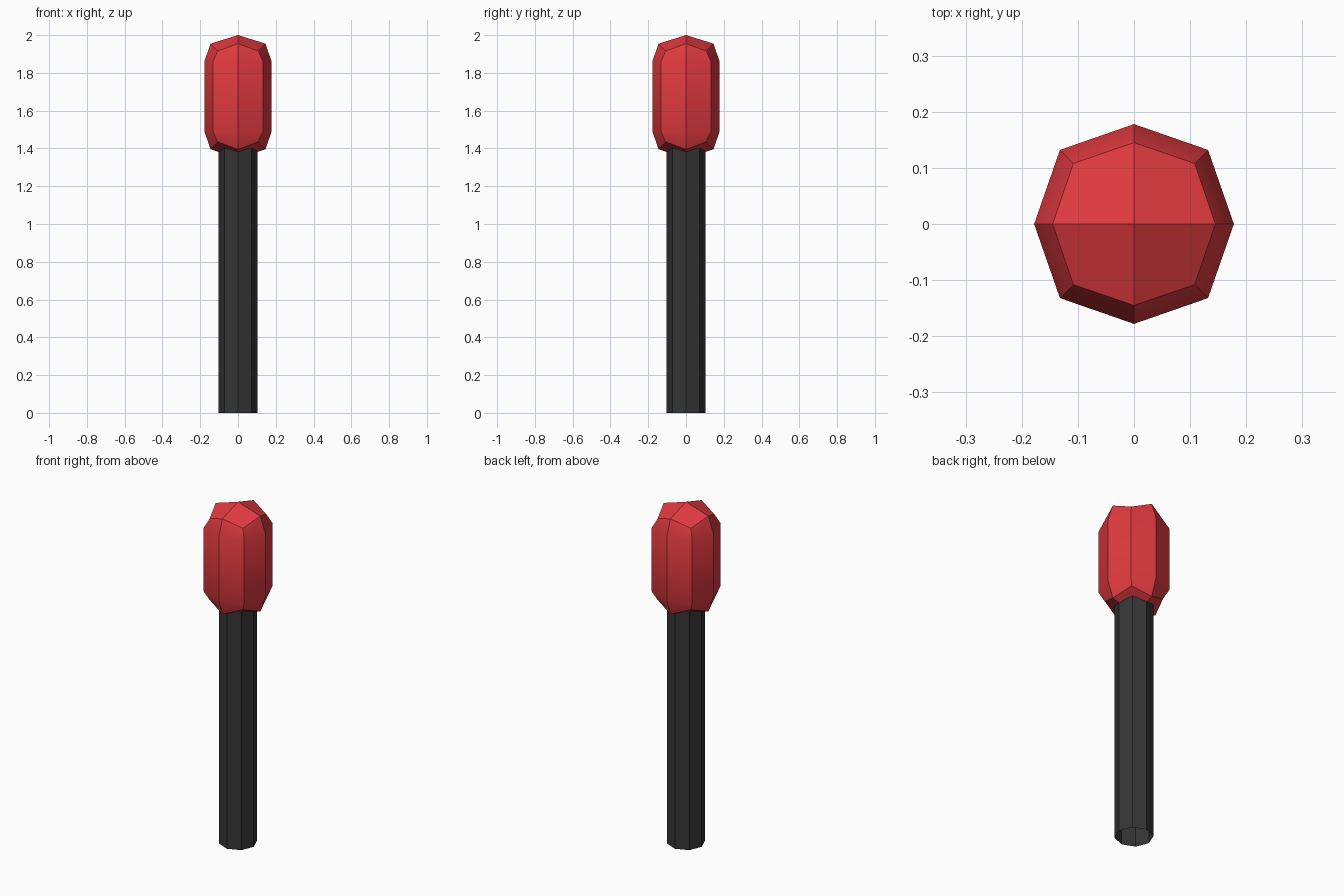
import bpy, bmesh, math

if "Cube" in bpy.data.objects:
    bpy.data.objects.remove(bpy.data.objects["Cube"])


def material(name, rgb):
    mat = bpy.data.materials.new(name)
    mat.diffuse_color = (*rgb, 1)
    mat.use_nodes = True
    mat.node_tree.nodes["Principled BSDF"].inputs["Base Color"].default_value = mat.diffuse_color
    return mat


def ring(bm, r_mid, z_mid, c_corner, z_corner):
    """Eight vertices: even ones on the axes, odd ones on the diagonals."""
    verts = []
    for i in range(8):
        a = i * math.pi / 4
        r, z = (c_corner * math.sqrt(2), z_corner) if i % 2 else (r_mid, z_mid)
        verts.append(bm.verts.new((r * math.cos(a), r * math.sin(a), z)))
    return verts


def bridge(bm, lower, upper):
    for i in range(8):
        j = (i + 1) % 8
        bm.faces.new((lower[i], lower[j], upper[j], upper[i]))


def finish(bm, name, mat):
    mesh = bpy.data.meshes.new(name)
    bm.to_mesh(mesh)
    bm.free()
    obj = bpy.data.objects.new(name, mesh)
    bpy.context.collection.objects.link(obj)
    mesh.materials.append(mat)
    bpy.ops.object.select_all(action='DESELECT')
    obj.select_set(True)
    bpy.context.view_layer.objects.active = obj
    bpy.ops.object.shade_smooth_by_angle(angle=math.radians(30))
    return obj


# Stem: open eight-sided tube
bm = bmesh.new()
c = 0.102 / math.sqrt(2)
bridge(bm, ring(bm, 0.102, 0, c, 0), ring(bm, 0.102, 1.4, c, 1.4))
finish(bm, "stem", material("charcoal", (0.036, 0.036, 0.036)))

# Head: rounded box with a four-quad cap at each end
bm = bmesh.new()
rings = [ring(bm, 0.145, 1.395, 0.108, 1.435),
         ring(bm, 0.178, 1.49, 0.132, 1.49),
         ring(bm, 0.178, 1.86, 0.132, 1.86),
         ring(bm, 0.145, 1.955, 0.108, 1.915)]
for lower, upper in zip(rings, rings[1:]):
    bridge(bm, lower, upper)
for end, z in ((rings[0], 1.35), (rings[-1], 2.0)):
    tip = bm.verts.new((0, 0, z))
    for i in range(0, 8, 2):
        bm.faces.new((tip, end[i], end[i + 1], end[(i + 2) % 8]))
bmesh.ops.recalc_face_normals(bm, faces=bm.faces)
finish(bm, "head", material("red", (0.75, 0.042, 0.05)))
